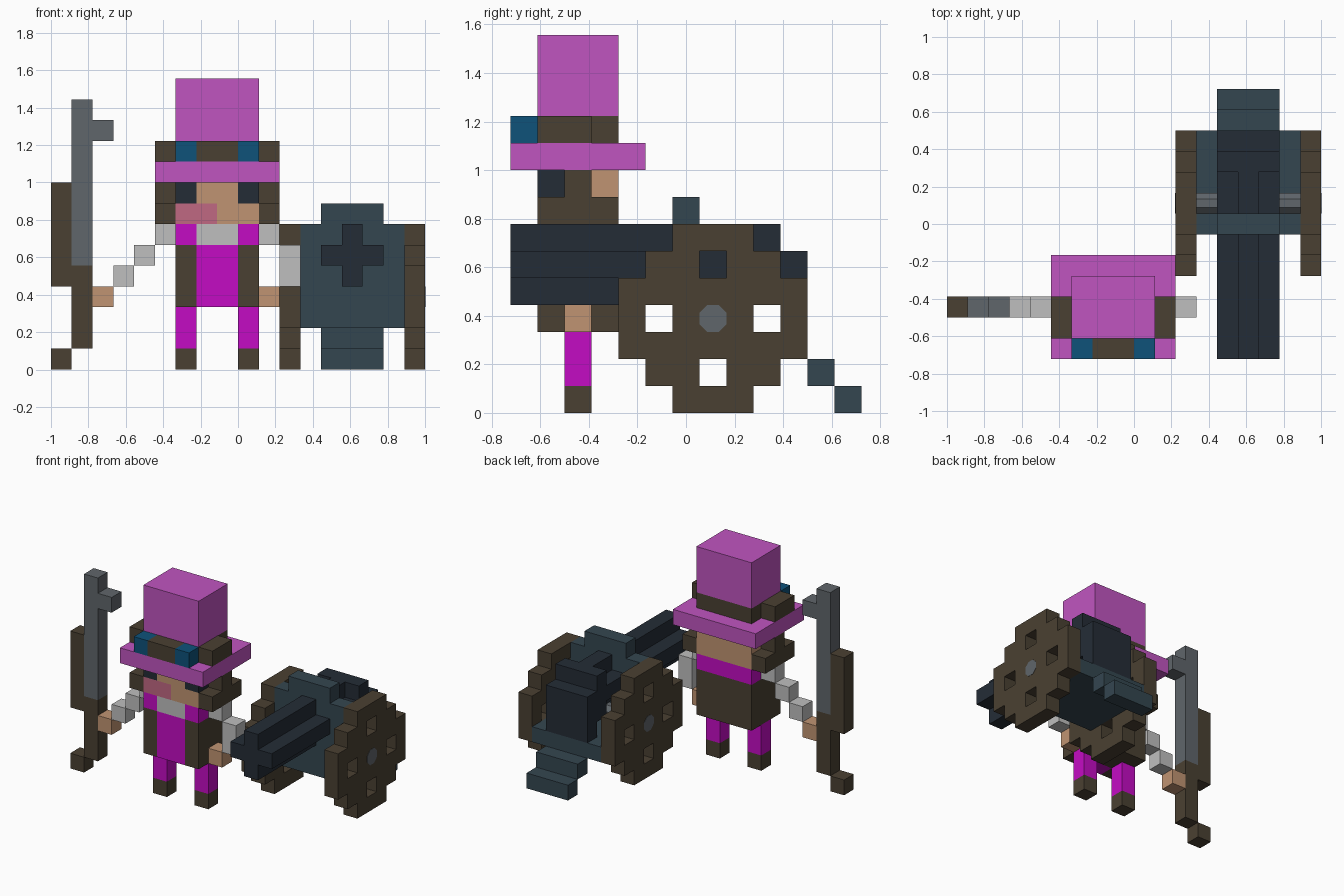
import bpy, bmesh, math
from mathutils import Matrix

cube = bpy.data.objects.get("Cube")
if cube:
    bpy.data.objects.remove(cube, do_unlink=True)

U = 2 / 18                                # size of one block
ORIGIN = (-1.0, -6.5 * U, 0.0)            # low corner of the block grid


def material(name, rgb):
    lin = [((c / 255 + 0.055) / 1.055) ** 2.4 if c > 10 else c / 255 / 12.92 for c in rgb]
    m = bpy.data.materials.new(name)
    m.use_nodes = True
    m.diffuse_color = (*lin, 1)
    m.node_tree.nodes["Principled BSDF"].inputs["Base Color"].default_value = (*lin, 1)
    return m


PINK = material("hat pink", (192, 85, 192))
MAGENTA = material("magenta", (196, 12, 196))
BROWN = material("dark brown", (74, 64, 50))
SLATE = material("slate blue", (52, 70, 80))
DARK = material("dark iron", (36, 44, 54))
STEEL = material("steel grey", (96, 102, 107))
CLOTH = material("light grey", (191, 191, 191))
SKIN = material("skin", (192, 148, 114))
LENS = material("lens blue", (14, 82, 122))
ROSE = material("rose", (192, 104, 130))


def finish(name, bm, mat):
    mesh = bpy.data.meshes.new(name)
    bm.to_mesh(mesh)
    bm.free()
    mesh.materials.append(mat)
    obj = bpy.data.objects.new(name, mesh)
    bpy.context.collection.objects.link(obj)
    return obj


def cells(box):
    x0, x1, y0, y1, z0, z1 = box
    return {(x, y, z) for x in range(x0, x1) for y in range(y0, y1) for z in range(z0, z1)}


def part(name, mat, boxes, cut=(), mirror=None):
    """Join boxes (x0, x1, y0, y1, z0, z1 in blocks), keeping the outer skin only.
    mirror gives the sum of two opposite block columns."""
    solid = set().union(*map(cells, boxes)).difference(*map(cells, cut))
    if mirror is not None:
        solid |= {(mirror - x, y, z) for x, y, z in solid}
    bm = bmesh.new()
    for c in solid:
        for axis in range(3):
            for side in (0, 1):
                near = list(c)
                near[axis] += 2 * side - 1
                if tuple(near) in solid:
                    continue
                a, b = (axis + 1) % 3, (axis + 2) % 3
                ring = [(0, 0), (1, 0), (1, 1), (0, 1)]
                verts = []
                for da, db in (ring if side else ring[::-1]):
                    p = list(c)
                    p[axis] += side
                    p[a] += da
                    p[b] += db
                    verts.append(bm.verts.new([ORIGIN[i] + p[i] * U for i in range(3)]))
                bm.faces.new(verts)
    bmesh.ops.remove_doubles(bm, verts=bm.verts, dist=1e-4)
    return finish(name, bm, mat)


BODY = 15       # mirror sum of the figure
GUN = 28        # mirror sum of the cannon

# Legs and torso
part("boots", BROWN, [(6, 7, 2, 3, 0, 1)], mirror=BODY)
part("trousers", MAGENTA, [(6, 7, 2, 3, 1, 3)], mirror=BODY)
part("coat", BROWN, [(6, 10, 1, 4, 3, 6)], cut=[(7, 9, 1, 2, 3, 6)])
part("waistcoat", MAGENTA, [(7, 9, 1, 2, 3, 6)])
part("collar", MAGENTA, [(6, 10, 1, 4, 6, 7)], cut=[(7, 9, 1, 2, 6, 7)])
part("cravat", CLOTH, [(7, 9, 1, 2, 6, 7)])

# Arms
part("right_sleeve", CLOTH, [(5 - n, 6 - n, 2, 3, 6 - n, 7 - n) for n in range(3)])
part("right_hand", SKIN, [(2, 3, 2, 3, 3, 4)])
part("left_sleeve", CLOTH, [(10, 11, 2, 3, 6, 7), (11, 12, 2, 3, 4, 6)])
part("left_hand", SKIN, [(10, 11, 2, 3, 3, 4)])

# Head
eye, scar = (6, 7, 1, 2, 8, 9), (6, 8, 1, 2, 7, 8)
part("head", SKIN, [(6, 10, 1, 4, 7, 9)], cut=[eye, (9, 10, 1, 2, 8, 9), scar])
part("eyes", DARK, [eye], mirror=BODY)
part("cheek_mark", ROSE, [scar])
part("sideburns", BROWN, [(5, 6, 1, 4, 7, 8), (5, 6, 2, 3, 8, 9)], mirror=BODY)

# Hat and goggles
part("hat_brim", PINK, [(5, 11, 0, 5, 9, 10)])
part("hat_crown", PINK, [(6, 10, 1, 4, 11, 14)])
part("hat_band", BROWN, [(6, 10, 1, 4, 10, 11), (5, 6, 1, 3, 10, 11), (7, 8, 0, 1, 10, 11)],
     mirror=BODY)
part("goggle_lenses", LENS, [(6, 7, 0, 1, 10, 11)], mirror=BODY)

# Long gun
part("gun_stock", BROWN, [(0, 1, 2, 3, 0, 1), (1, 2, 2, 3, 1, 5), (0, 1, 2, 3, 4, 9)])
part("gun_barrel", STEEL, [(1, 2, 2, 3, 5, 13), (2, 3, 2, 3, 11, 12)])

# Cannon wheels: stepped discs with four openings
part("cannon_wheels", BROWN,
     [(11, 12, 4, 11, 2, 5), (11, 12, 5, 10, 1, 6), (11, 12, 6, 9, 0, 7)],
     cut=[(11, 12, 5, 6, 3, 4), (11, 12, 9, 10, 3, 4),
          (11, 12, 7, 8, 1, 2), (11, 12, 7, 8, 5, 6)], mirror=GUN)

# Axle with eight sides, just proud of the wheels
bm = bmesh.new()
radius = U / 2 / math.cos(math.pi / 8)
place = (Matrix.Translation((ORIGIN[0] + 14.5 * U, ORIGIN[1] + 7.5 * U, 3.5 * U))
         @ Matrix.Rotation(math.pi / 2, 4, 'Y') @ Matrix.Rotation(math.pi / 8, 4, 'Z'))
bmesh.ops.create_cone(bm, cap_ends=True, segments=8, radius1=radius, radius2=radius,
                      depth=7 * U + 0.004, matrix=place)
finish("cannon_axle", bm, STEEL)

# Cannon barrel with a plus-shaped section and a stepped breech
barrel = [(13, 16, 0, 9, 5, 6), (14, 15, 0, 9, 4, 7)]
part("cannon_barrel", DARK, barrel + [(13, 16, 9, 10, 4, 7), (13, 16, 10, 11, 3, 6)])

# Shield, floor and trail
part("cannon_carriage", SLATE,
     [(12, 17, 6, 7, 2, 7), (13, 16, 6, 7, 7, 8), (12, 17, 7, 11, 2, 3),
      (13, 16, 11, 12, 1, 2), (13, 16, 12, 13, 0, 1)], cut=barrel)
